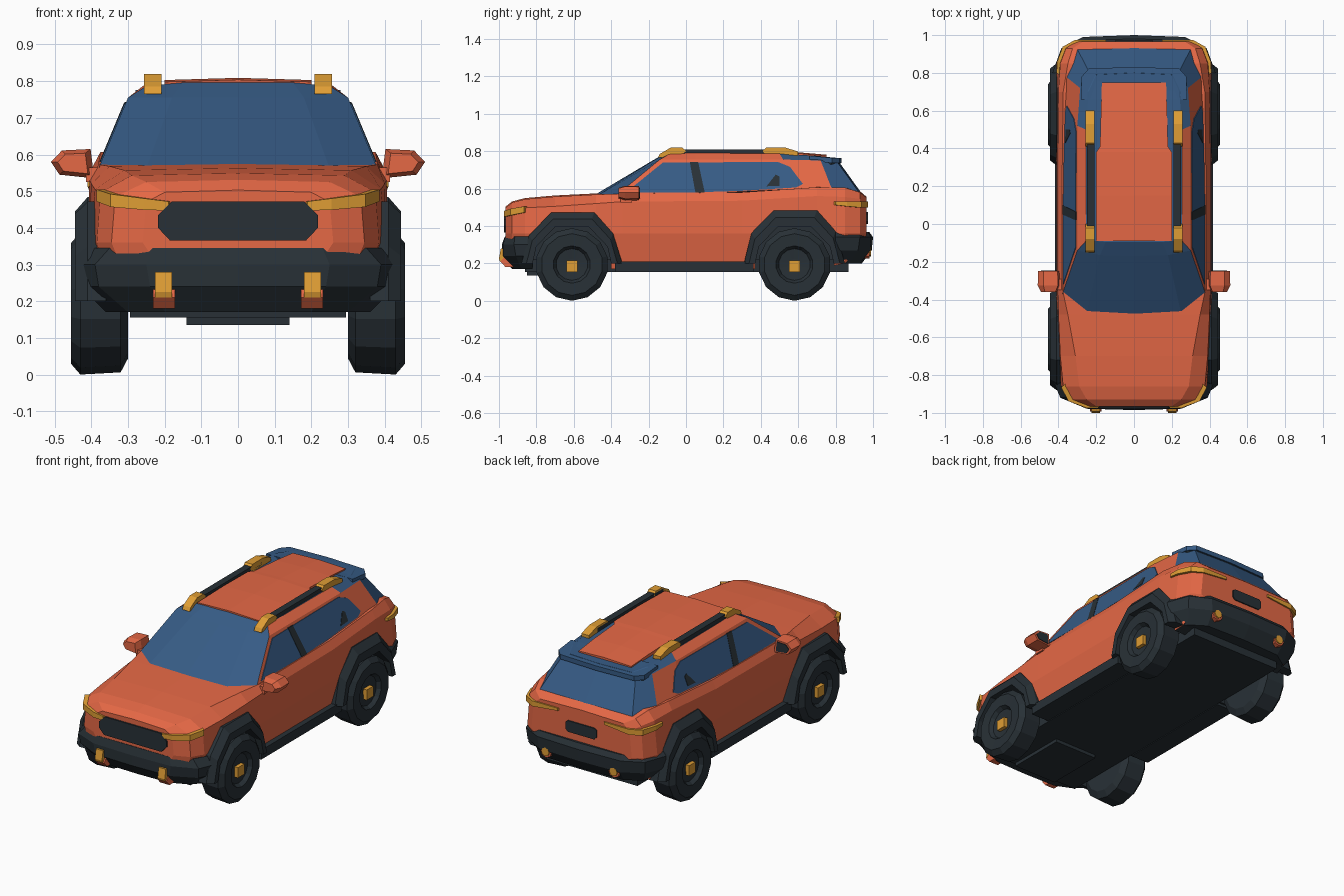
import bpy, bmesh, math

if "Cube" in bpy.data.objects:
    bpy.data.objects.remove(bpy.data.objects["Cube"])


def material(name, rgb):
    m = bpy.data.materials.new(name)
    m.diffuse_color = (*rgb, 1)
    m.use_nodes = True
    m.node_tree.nodes["Principled BSDF"].inputs["Base Color"].default_value = m.diffuse_color
    return m


ORANGE = material("orange paint", (0.78, 0.138, 0.06))
BLUE = material("blue glass", (0.037, 0.105, 0.235))
DARK = material("dark cladding", (0.021, 0.03, 0.037))
AMBER = material("amber trim", (0.74, 0.34, 0.035))


def loft(name, rings, mats, mirror=False):
    """Skin closed rings of equal length and cap both ends."""
    bm = bmesh.new()
    vs = [[bm.verts.new(p) for p in r] for r in rings]
    n = len(rings[0])
    for a, b in zip(vs, vs[1:]):
        for j in range(n):
            k = (j + 1) % n
            bm.faces.new((a[j], a[k], b[k], b[j]))
    bm.faces.new(vs[0])
    bm.faces.new(vs[-1])
    bmesh.ops.recalc_face_normals(bm, faces=bm.faces)
    me = bpy.data.meshes.new(name)
    bm.to_mesh(me)
    bm.free()
    ob = bpy.data.objects.new(name, me)
    bpy.context.collection.objects.link(ob)
    for m in (mats if isinstance(mats, list) else [mats]):
        me.materials.append(m)
    if mirror:
        ob.modifiers.new("mirror", 'MIRROR')
    return ob


def sym(half):
    """Complete a half outline across x = 0."""
    return half + [(-x, y, z) for x, y, z in reversed(half) if x > 1e-6]


def side_prism(name, yz, x0, x1, mat, mirror=True):
    return loft(name, [[(x, y, z) for y, z in yz] for x in (x0, x1)], mat, mirror)


def front_prism(name, xz, y0, y1, mat, mirror=False):
    return loft(name, [[(x, y, z) for x, z in xz] for y in (y0, y1)], mat, mirror)


def box(name, x0, x1, y0, y1, z0, z1, mat, mirror=True):
    return side_prism(name, [(y0, z0), (y1, z0), (y1, z1), (y0, z1)], x0, x1, mat, mirror)


# Lower body: stations (y, bottom z, bottom x, middle x, shoulder z, x, top z, x)
stations = [
    (-.965, .30, .22, .26, .47, .25, .497, .20),
    (-.93, .25, .30, .345, .485, .335, .525, .25),
    (-.86, .20, .34, .385, .497, .375, .543, .29),
    (-.70, .17, .36, .405, .505, .39, .557, .31),
    (-.48, .17, .38, .41, .52, .40, .568, .35),
    (-.34, .17, .38, .41, .53, .405, .573, .38),
    (.30, .17, .38, .41, .535, .405, .58, .38),
    (.70, .17, .38, .415, .56, .40, .607, .375),
    (.85, .20, .36, .41, .555, .39, .605, .35),
    (.93, .28, .33, .375, .545, .36, .58, .325),
    (.965, .33, .27, .325, .515, .31, .55, .27)]
body = loft("body", [sym([(0, y, zb), (xb, y, zb), (xm, y, .36), (xs, y, zs),
                          (xt, y, zt), (0, y, zt + .006)])
                     for y, zb, xb, xm, zs, xs, zt, xt in stations], [ORANGE, DARK])
for p in body.data.polygons:
    if p.normal.z < -.5:
        p.material_index = 1

# Wheels, wheel wells and flared arches
inner = [(-.21, .20), (-.19, .29), (-.09, .395), (.09, .395), (.19, .29), (.21, .20)]
outer = [(-.27, .20), (-.23, .35), (-.11, .472), (.12, .472), (.22, .36), (.27, .20)]
tyre = [(.30, .10), (.30, .15), (.32, .188), (.43, .194), (.455, .165),
        (.452, .10), (.43, .085), (.425, .03)]
for end, yc, dz in (("front", -.61, 0), ("rear", .58, .012)):
    well = [(yc + y, z) for y, z in [(-.21, .02)] + inner + [(.21, .02)]]
    for s in (1, -1):
        cutter = side_prism("well_cutter", well, s * .28, s * .6, DARK, False)
        cutter.hide_render = True
        mod = body.modifiers.new("well", 'BOOLEAN')
        mod.object, mod.operation, mod.solver = cutter, 'DIFFERENCE', 'EXACT'
        mod.material_mode = 'TRANSFER'
        bpy.context.view_layer.objects.active = body
        bpy.ops.object.modifier_apply(modifier=mod.name)
        bpy.data.objects.remove(cutter)
    rings = []
    for (yi, zi), (yo, zo) in zip(inner, outer):
        zo += dz if zo > .3 else 0
        rings.append([(.36, yc + yi, zi), (.445, yc + yi, zi),
                      (.445, yc + yi * .45 + yo * .55, zi * .45 + zo * .55),
                      (.41, yc + yo, zo), (.36, yc + yo, zo)])
    loft(end + "_arch", rings, DARK, True)
    loft(end + "_wheel", [[(x, yc + r * math.sin(a * math.tau / 14), .194 + r * math.cos(a * math.tau / 14))
                           for a in range(14)] for x, r in tyre], DARK, True)
    box(end + "_hub", .41, .448, yc - .03, yc + .03, .155, .215, AMBER)

# Underside and sills
box("underbody", -.295, .295, -.86, .87, .155, .22, DARK, False)
box("skid_plate", -.14, .14, -.85, -.5, .135, .16, DARK, False)
side_prism("sill", [(-.38, .155), (.36, .155), (.36, .21), (-.38, .21)], .30, .417, DARK)

# Bumpers: plan outlines stacked by height
front_levels = [
    (.17, [(0, -.93), (.20, -.925), (.30, -.88), (.36, -.82)]),
    (.24, [(0, -.985), (.24, -.978), (.38, -.91), (.43, -.815)]),
    (.30, [(0, -.985), (.25, -.978), (.39, -.92), (.44, -.80)]),
    (.345, [(0, -.968), (.23, -.966), (.35, -.915), (.42, -.79)])]
rear_levels = [
    (.20, [(0, .94), (.25, .93), (.34, .87), (.38, .79)]),
    (.27, [(0, .993), (.26, .985), (.38, .92), (.43, .80)]),
    (.34, [(0, 1.0), (.27, .99), (.385, .93), (.432, .80)]),
    (.368, [(0, .98), (.26, .972), (.36, .92), (.41, .80)])]
for name, levels in (("front_bumper", front_levels), ("rear_bumper", rear_levels)):
    loft(name, [sym([(x, y, z) for x, y in pts]) for z, pts in levels], DARK)

# Bumper lights
side_prism("front_fog_light", [(-.95, .205), (-.995, .21), (-1.0, .225), (-.99, .28), (-.95, .28)],
           .18, .226, AMBER)
side_prism("front_fog_light_base", [(-.92, .18), (-.965, .18), (-.992, .21), (-.97, .235), (-.92, .235)],
           .172, .232, ORANGE)
for name, r, y, mat in (("rear_fog_ring", .036, .981, ORANGE), ("rear_fog_light", .025, .988, AMBER)):
    loft(name, [[(.22 + r * math.cos(a * math.tau / 8), yy, .262 + r * math.sin(a * math.tau / 8))
                 for a in range(8)] for yy in (.93, y)], mat, True)

# Grille and plate panel
front_prism("grille", sym([(0, 0, .365), (.185, 0, .365), (.218, 0, .40), (.218, 0, .435),
                           (.18, 0, .472), (0, 0, .472)]) and
            [(-.185, .365), (.185, .365), (.218, .40), (.218, .435), (.18, .472),
             (-.18, .472), (-.218, .435), (-.218, .40)], -.974, -.95, DARK)
front_prism("plate_panel", [(-.085, .41), (.085, .41), (.1, .425), (.1, .465), (.085, .475),
                            (-.085, .475), (-.1, .465), (-.1, .425)], .95, .972, DARK)


def light_strip(name, path):
    """Strip wrapping a corner: path of (x, y, low z, high z), backed into the body."""
    loft(name, [[(x, y, a), (x, y, b), (x * .9, y * .965, b), (x * .9, y * .965, a)]
                for x, y, a, b in path], AMBER, True)


light_strip("headlight", [(.19, -.974, .447, .472), (.255, -.973, .449, .48),
                          (.347, -.938, .457, .492), (.386, -.865, .472, .505)])
light_strip("tail_light", [(.15, .973, .515, .53), (.315, .973, .498, .53),
                           (.378, .938, .498, .53), (.407, .86, .505, .532), (.41, .80, .512, .53)])


# Cabin: plan outlines at belt, glass top and roof edge
def side_x(z):
    return .375 - (z - .575) * .4167


belt = [(0, -.495, .562), (.25, -.475, .562), (side_x(.565), -.37, .565), (side_x(.572), .05, .572),
        (side_x(.60), .62, .60), (.36, .78, .597), (.30, .925, .58), (0, .935, .58)]
upper = [(0, -.17, .755), (.18, -.165, .755), (side_x(.755), -.14, .755), (side_x(.755), .05, .755),
         (side_x(.755), .52, .755), (.285, .72, .75), (.24, .81, .74), (0, .82, .74)]
roof = [(0, -.095, .796), (.15, -.095, .796), (.25, -.085, .787), (.255, .05, .79),
        (.255, .50, .787), (.24, .70, .775), (.20, .79, .765), (0, .80, .765)]
cabin = loft("cabin", [sym(r) for r in (belt, upper, roof)], [ORANGE, BLUE])
for p in cabin.data.polygons:
    i, j = divmod(p.index, 14)
    j = min(j, 13 - j)
    if i > 1 or j < 2 or j > 4 or (i == 1 and j == 4):
        p.material_index = 1


def side_plate(name, yz, lift, mat):
    loft(name, [[(side_x(z) + d, y, z) for y, z in yz] for d in (-.004, lift)], mat, True)


# Side glass and pillars
side_plate("side_window", [(-.32, .58), (-.125, .738), (.49, .743), (.556, .716), (.625, .625),
                           (.59, .606), (.30, .588), (.06, .58)], .003, BLUE)
side_plate("middle_pillar", [(.02, .742), (.065, .742), (.10, .58), (.05, .58)], .005, DARK)
side_plate("rear_pillar", [(.43, .612), (.50, .615), (.50, .665), (.48, .675)], .005, DARK)

# Roof panel and rear spoiler
loft("roof_panel", [[(-x, y, z - .02), (x, y, z - .02), (x, y, z - .002), (0, y, z + .004), (-x, y, z - .002)]
                    for y, z, x in ((-.09, .80, .20), (.15, .805, .20), (.38, .802, .20),
                                    (.41, .80, .18), (.60, .79, .175), (.75, .777, .17))], ORANGE)
loft("spoiler", [sym([(.28, .66, z0), (.278, .78, z1), (.24, .822, z1), (0, .832, z1)])
                 for z0, z1 in ((.745, .737), (.776, .764))], BLUE)
loft("spoiler_lip", [sym([(.27, .70, z), (.27, .775, z), (.235, .815, z), (0, .825, z)])
                     for z in (.728, .738)], DARK)

# Roof rails with amber feet
box("roof_rail", .208, .248, -.09, .52, .78, .81, DARK)
side_prism("rail_front_foot", [(-.15, .765), (-.14, .785), (-.08, .82), (-.02, .82), (0, .80), (-.03, .775)],
           .208, .256, AMBER)
side_prism("rail_rear_foot", [(.41, .80), (.43, .82), (.53, .82), (.60, .797), (.60, .775), (.43, .775)],
           .208, .256, AMBER)

# Door mirrors
head = [(.392, .535), (.402, .615), (.48, .611), (.51, .58), (.487, .545)]
loft("mirror_head", [[(.45 + (x - .45) * s, y, .577 + (z - .577) * s) for x, z in head]
                     for y, s in ((-.36, .7), (-.325, 1), (-.25, .95))], ORANGE, True)
front_prism("mirror_glass", [(.45 + (x - .45) * .72, .577 + (z - .577) * .72) for x, z in head],
            -.252, -.246, DARK, True)
box("mirror_foot", .36, .415, -.35, -.29, .525, .565, ORANGE)
